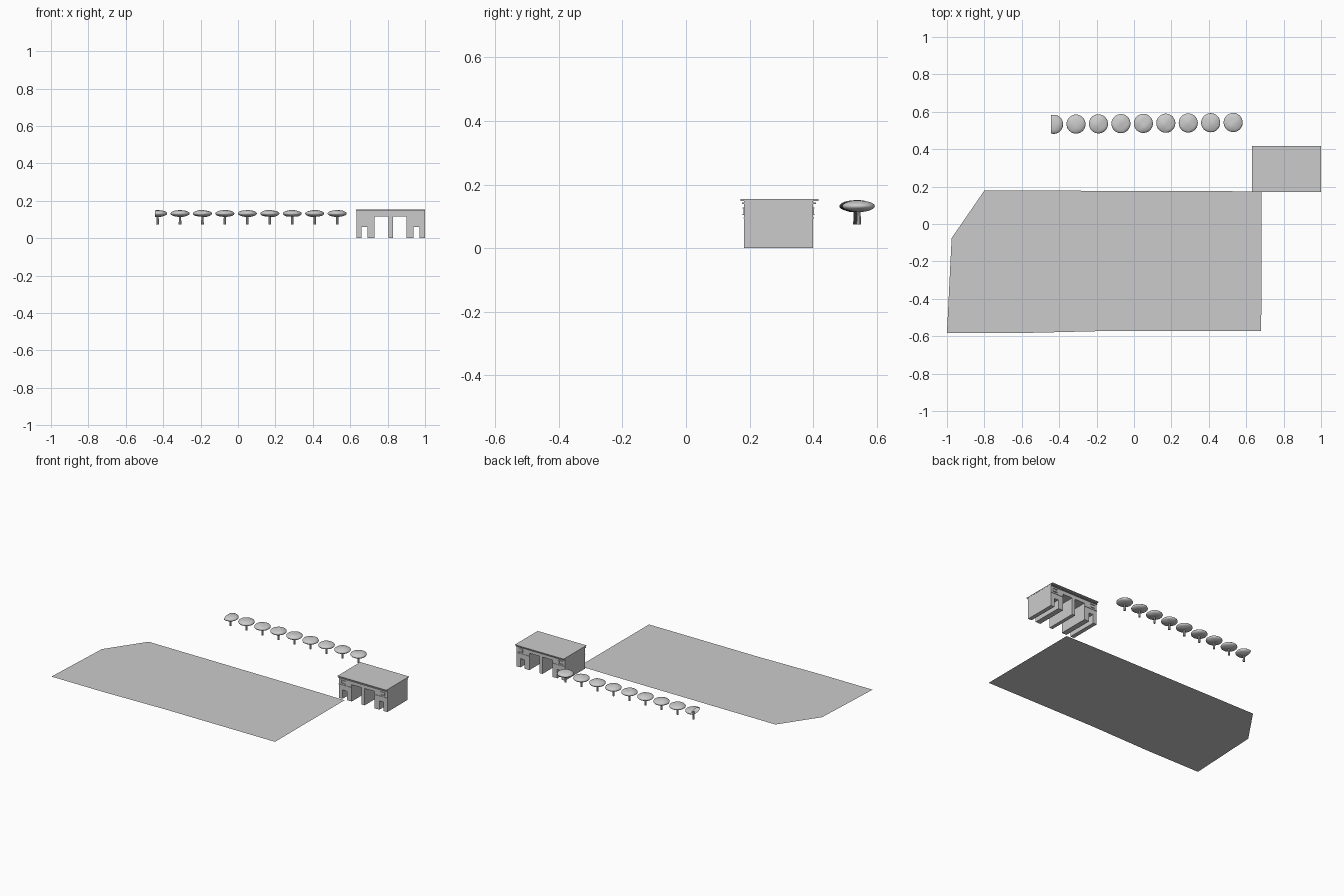
import bpy, bmesh, math, random
from mathutils import Vector

if "Cube" in bpy.data.objects:
    bpy.data.objects.remove(bpy.data.objects["Cube"])

random.seed(4)


def finish(name, bm, smooth=False):
    bmesh.ops.recalc_face_normals(bm, faces=bm.faces)
    me = bpy.data.meshes.new(name)
    bm.to_mesh(me)
    bm.free()
    for p in me.polygons:
        p.use_smooth = smooth
    ob = bpy.data.objects.new(name, me)
    bpy.context.collection.objects.link(ob)
    return ob


def box(name, x0, x1, y0, y1, z0, z1):
    bm = bmesh.new()
    bmesh.ops.create_cube(bm, size=1)
    for v in bm.verts:
        v.co = Vector(((x0 + x1) / 2 + v.co.x * (x1 - x0),
                       (y0 + y1) / 2 + v.co.y * (y1 - y0),
                       (z0 + z1) / 2 + v.co.z * (z1 - z0)))
    return finish(name, bm)


# Paved square: a single flat sheet
bm = bmesh.new()
outline = [(-1, -.583), (-.6, -.583), (-.15, -.572), (.68, -.572), (.683, .173),
           (.46, .176), (-.8, .179), (-.975, -.075)]
face = bm.faces.new([bm.verts.new((x, y, 0)) for x, y in outline])
face.normal_update()
if face.normal.z < 0:
    face.normal_flip()
me = bpy.data.meshes.new("paved_square")
bm.to_mesh(me)
bm.free()
bpy.context.collection.objects.link(bpy.data.objects.new("paved_square", me))

# Gatehouse body: mirrored front outline with two tall and two small passages
CX, Y0, Y1, TOP = .816, .183, .399, .151
half = [(.012, 0), (.012, .115), (.086, .115), (.086, 0), (.123, 0), (.123, .06),
        (.155, .06), (.155, 0), (.183, 0), (.183, TOP)]
loop = half + [(-x, z) for x, z in reversed(half)]
bm = bmesh.new()
f = bm.faces.new([bm.verts.new((CX + x, Y0, z)) for x, z in loop])
ext = bmesh.ops.extrude_face_region(bm, geom=[f], use_keep_orig=True)
for v in ext["geom"]:
    if isinstance(v, bmesh.types.BMVert):
        v.co.y = Y1
finish("gatehouse_walls", bm)

# Roof plate and the cornice step under both eaves
box("roof_plate", CX - .184, CX + .184, .171, .416, .149, .154)
for label, ya, yb in (("front", .176, Y0), ("back", Y1, .408)):
    box(label + "_cornice", CX - .183, CX + .183, ya, yb, .139, .143)

# String courses and small framed windows on the side bays, front and back
for label, y, d in (("front", Y0, -1), ("back", Y1, 1)):
    def relief(name, x0, x1, z0, z1, depth):
        ya, yb = sorted((y, y + d * depth))
        box(f"{label}_{name}", x0, x1, ya, yb, z0, z1)
    for s in (-1, 1):
        a, b = sorted((CX + s * .086, CX + s * .183))
        relief("string_course", a, b, .093, .096, .003)
        wx = CX + s * .15
        relief("window_sill", wx - .016, wx + .016, .105, .108, .005)
        relief("window_head", wx - .016, wx + .016, .125, .128, .005)
        for j in (-1, 1):
            jx = wx + j * .012
            relief("window_jamb", jx - .002, jx + .002, .108, .125, .003)

# Row of clipped trees with flat, slightly lumpy crowns
for i in range(9):
    x, y = -.43 + .12 * i, .533 + .0012 * i
    bm = bmesh.new()
    bmesh.ops.create_icosphere(bm, subdivisions=4, radius=1)
    ph = [random.uniform(0, 6.28) for _ in range(3)]
    for v in bm.verts:
        c = v.co.copy()
        lump = .05 * math.sin(4 * c.x + ph[0]) * math.sin(4 * c.y + ph[1]) * math.cos(2 * c.z + ph[2])
        v.co = Vector((x + c.x * .051, y + c.y * .051,
                       .132 + c.z * .018 * (1 + 2 * lump)))
    if i == 0:  # the last tree is sliced off at the model's edge
        bmesh.ops.bisect_plane(bm, geom=bm.verts[:] + bm.edges[:] + bm.faces[:],
                               plane_co=(-.445, 0, 0), plane_no=(-1, 0, 0), clear_outer=True)
    finish("tree_crown", bm, True)

    bm = bmesh.new()
    bmesh.ops.create_cone(bm, cap_ends=True, segments=10, radius1=.0075, radius2=.006, depth=.052)
    bmesh.ops.translate(bm, verts=bm.verts, vec=(x, y, .1))
    finish("tree_trunk", bm)
